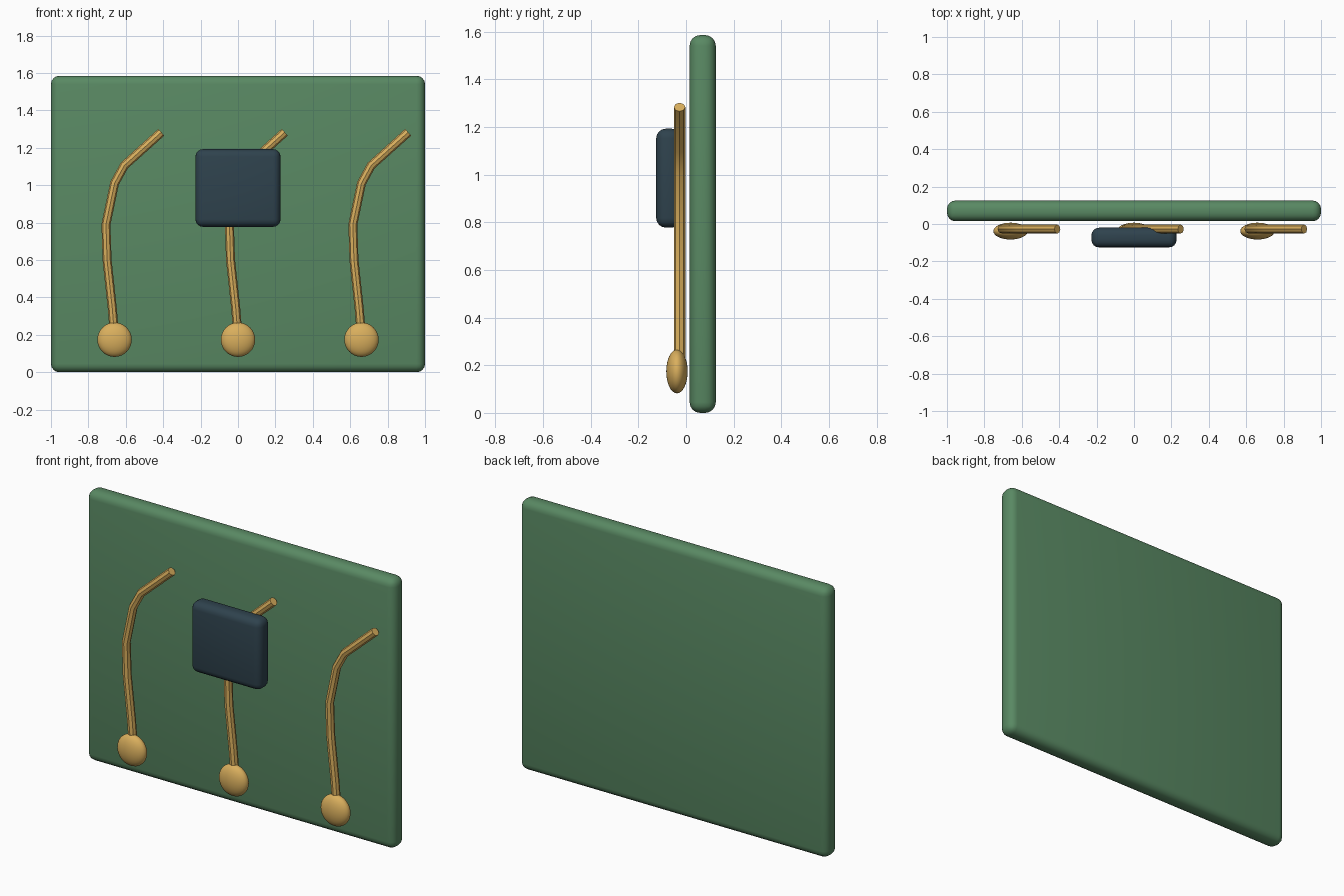
import bpy
import math

if "Cube" in bpy.data.objects:
    bpy.data.objects.remove(bpy.data.objects["Cube"], do_unlink=True)


def make_material(name, rgb):
    mat = bpy.data.materials.new(name)
    mat.use_nodes = True
    color = (*rgb, 1.0)
    mat.diffuse_color = color
    mat.node_tree.nodes["Principled BSDF"].inputs["Base Color"].default_value = color
    return mat


GREEN = make_material("board green", (0.10, 0.25, 0.125))
GOLD = make_material("warm gold", (0.70, 0.43, 0.11))
SLATE = make_material("dark slate", (0.028, 0.055, 0.075))


def finish(obj, name, mat, angle=40):
    obj.name = name
    obj.data.materials.append(mat)
    bpy.ops.object.select_all(action="DESELECT")
    obj.select_set(True)
    bpy.context.view_layer.objects.active = obj
    bpy.ops.object.shade_smooth_by_angle(angle=math.radians(angle))
    return obj


def rounded_box(name, center, size, bevel, mat):
    bpy.ops.mesh.primitive_cube_add(size=1, location=center)
    obj = bpy.context.object
    obj.scale = size
    bpy.ops.object.transform_apply(location=False, rotation=False, scale=True)
    mod = obj.modifiers.new("rounded edges", "BEVEL")
    mod.width = bevel
    mod.segments = 4
    bpy.ops.object.modifier_apply(modifier=mod.name)
    return finish(obj, name, mat)


def trace(name, x, mat):
    # Bent round wire with flat ends
    path = [(0, 0.19), (-0.012, 0.34), (-0.04, 0.60), (-0.046, 0.79),
            (0.0, 1.01), (0.052, 1.105), (0.25, 1.283)]
    curve = bpy.data.curves.new(name, "CURVE")
    curve.dimensions = "3D"
    curve.bevel_depth = 0.024
    curve.bevel_resolution = 2
    curve.use_fill_caps = True
    spline = curve.splines.new("POLY")
    spline.points.add(len(path) - 1)
    for point, (px, pz) in zip(spline.points, path):
        point.co = (x + px, -0.027, pz, 1)
    obj = bpy.data.objects.new(name, curve)
    bpy.context.collection.objects.link(obj)
    bpy.ops.object.select_all(action="DESELECT")
    obj.select_set(True)
    bpy.context.view_layer.objects.active = obj
    bpy.ops.object.convert(target="MESH")
    return finish(bpy.context.object, name, mat)


def pad(name, x, mat):
    # Flattened ball at the foot of the wire
    bpy.ops.mesh.primitive_uv_sphere_add(segments=32, ring_count=16, radius=1,
                                         location=(x, -0.038, 0.174))
    obj = bpy.context.object
    obj.scale = (0.092, 0.045, 0.092)
    bpy.ops.object.transform_apply(location=False, rotation=False, scale=True)
    return finish(obj, name, mat)


# Board and the block in front of it
rounded_box("board", (0, 0.07, 0.7925), (2, 0.11, 1.585), 0.045, GREEN)
rounded_box("chip", (0, -0.0725, 0.985), (0.455, 0.105, 0.415), 0.04, SLATE)

# Three wires, each ending in a pad
for side, x in (("right", -0.66), ("middle", 0.0), ("left", 0.66)):
    trace(side + "_trace", x, GOLD)
    pad(side + "_pad", x, GOLD)
